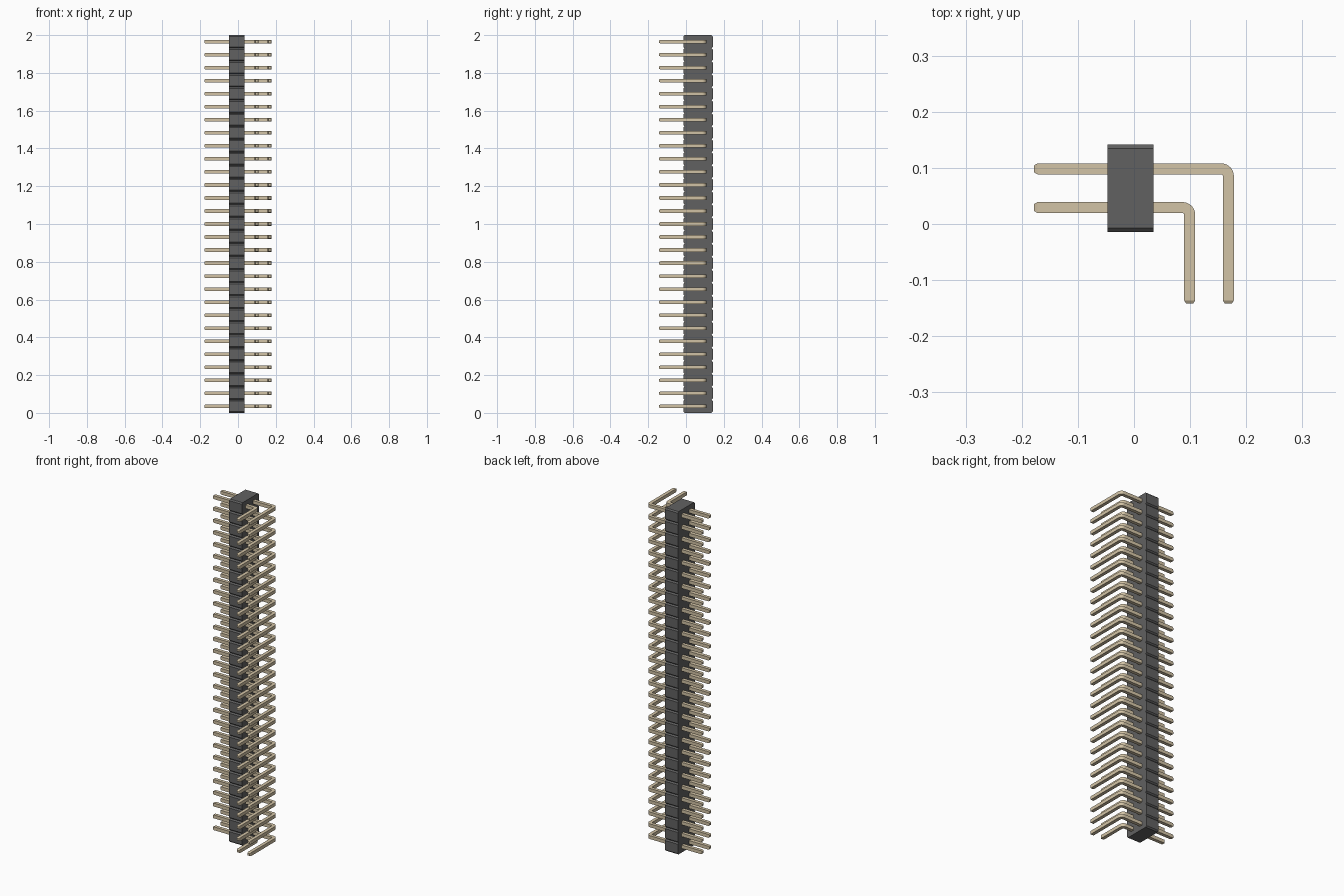
import bpy, bmesh, math
from mathutils import Vector

if "Cube" in bpy.data.objects:
    bpy.data.objects.remove(bpy.data.objects["Cube"])

N = 29
PITCH = 2.0 / N
HALF = 0.0098           # half thickness of a pin
X_END, Y_END = 0.178, -0.142


def material(name, color):
    m = bpy.data.materials.new(name)
    m.diffuse_color = (*color, 1)
    m.use_nodes = True
    m.node_tree.nodes["Principled BSDF"].inputs["Base Color"].default_value = m.diffuse_color
    return m


def make_object(name, bm, mat):
    bmesh.ops.recalc_face_normals(bm, faces=bm.faces)
    me = bpy.data.meshes.new(name)
    bm.to_mesh(me)
    bm.free()
    me.materials.append(mat)
    ob = bpy.data.objects.new(name, me)
    bpy.context.collection.objects.link(ob)
    return ob


plastic = material("dark_plastic", (0.12, 0.12, 0.12))
metal = material("pale_gold", (0.65, 0.55, 0.38))

# Housing: yz outline with a V notch between neighbouring cells, extruded along x
y0, y1, c = -0.0145, 0.142, 0.007
back, front = [], []
for i in range(N):
    a, b = i * PITCH, (i + 1) * PITCH
    back += [(y1 - c, a), (y1, a + c), (y1, b - c)]
    front += [(y0 + c, a), (y0, a + c), (y0, b - c)]
back.append((y1 - c, 2.0))
front.append((y0 + c, 2.0))
bm = bmesh.new()
face = bm.faces.new([bm.verts.new((-0.047, y, z)) for y, z in back + front[::-1]])
ext = bmesh.ops.extrude_face_region(bm, geom=[face])
bmesh.ops.translate(bm, vec=(0.082, 0, 0),
                    verts=[v for v in ext["geom"] if isinstance(v, bmesh.types.BMVert)])
make_object("housing", bm, plastic)


# Bent pin: square section swept along an L path with tapered tips
def pin(name, x, y):
    r, tip, small = 0.0128, 0.006, 0.0062
    path = [(-X_END, y, 0, small), (-X_END + tip, y, 0, HALF)]
    for k in range(9):
        t = k / 8 * math.pi / 2
        path.append((x - r + r * math.sin(t), y - r + r * math.cos(t), t, HALF))
    path += [(x, Y_END + tip, math.pi / 2, HALF), (x, Y_END, math.pi / 2, small)]
    bm = bmesh.new()
    rings = []
    for px, py, t, h in path:
        side = Vector((math.sin(t), math.cos(t), 0))
        rings.append([bm.verts.new(Vector((px, py, PITCH / 2)) + side * (s * h)
                                   + Vector((0, 0, u * h)))
                      for s, u in ((1, 1), (1, -1), (-1, -1), (-1, 1))])
    for p, q in zip(rings, rings[1:]):
        for i in range(4):
            j = (i + 1) % 4
            bm.faces.new((p[i], p[j], q[j], q[i]))
    bm.faces.new(rings[0])
    bm.faces.new(rings[-1][::-1])
    ob = make_object(name, bm, metal)
    bpy.ops.object.select_all(action='DESELECT')
    ob.select_set(True)
    bpy.context.view_layer.objects.active = ob
    bpy.ops.object.shade_smooth_by_angle(angle=math.radians(25))
    arr = ob.modifiers.new("row", 'ARRAY')
    arr.count = N
    arr.use_relative_offset = False
    arr.use_constant_offset = True
    arr.constant_offset_displace = (0, 0, PITCH)


# Two rows of pins, one nested inside the other
yc, xo = (y0 + y1) / 2, X_END - HALF
pin("inner_pins", xo - PITCH, yc - PITCH / 2)
pin("outer_pins", xo, yc + PITCH / 2)
